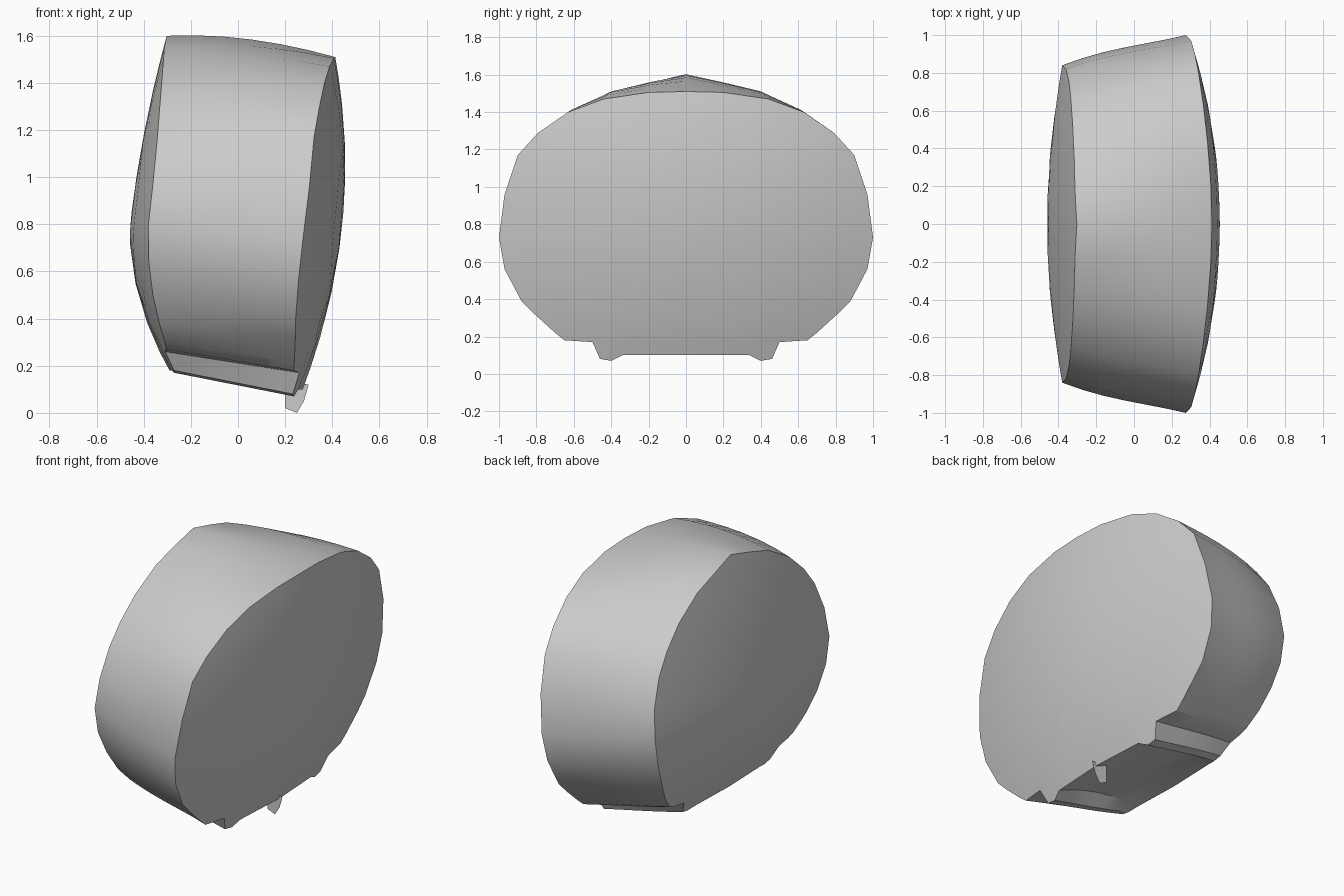
import bpy, bmesh, math

if "Cube" in bpy.data.objects:
    bpy.data.objects.remove(bpy.data.objects["Cube"], do_unlink=True)

grey = bpy.data.materials.new("plain grey")
grey.use_nodes = True
colour = (0.6, 0.6, 0.6, 1)
grey.diffuse_color = colour
grey.node_tree.nodes["Principled BSDF"].inputs["Base Color"].default_value = colour

# Half outlines (y, z) of the two rims, from the crown down to the underside
wide_rim = [(0, 1.51), (.2, 1.505), (.44, 1.47), (.63, 1.4), (.79, 1.29), (.9, 1.17),
            (.97, .96), (1, .73), (.97, .56), (.88, .39), (.81, .32), (.7, .22),
            (.65, .18), (.5, .17), (.46, .08), (.4, .07), (.34, .1), (0, .1)]
narrow_rim = [(0, 1.6), (.18, 1.55), (.34, 1.5), (.53, 1.39), (.66, 1.27), (.75, 1.15),
              (.82, .98), (.84, .8), (.81, .64), (.75, .5), (.68, .38), (.6, .29),
              (.55, .27), (.46, .26), (.42, .18), (.37, .17), (.3, .18), (0, .18)]


def full(half):
    """Mirror a half outline into a closed loop."""
    return half + [(-y, z) for y, z in half[-2:0:-1]]


def left_cap(y, z):
    return .455 - .16 * y * y - .2 * (z - 1.05) ** 2


def right_cap(y, z):
    d = z - .78
    rise = .11 * d + .1 * d * d if d > 0 else .47 * d * d
    return -.46 + .11 * y * y + rise


def cap_ring(outline, surface, s, middle=.85):
    """Outline shrunk about the middle and laid on the domed cap."""
    ring = [(y * s, middle + (z - middle) * s) for y, z in outline]
    return [(surface(y, z), y, z) for y, z in ring]


def band_ring(t):
    """Ring across the tread: swollen above, hollowed between the lower ridges."""
    bend = 4 * t * (1 - t)
    ring = []
    for (ya, za), (yb, zb) in zip(full(narrow_rim), full(wide_rim)):
        xa, xb = right_cap(ya, za), left_cap(yb, zb)
        y, z = ya + (yb - ya) * t, za + (zb - za) * t
        if z > .85:
            z += (z - .85) * .042 * bend
        if z < .45 and abs(y) < .36:
            z += .04 * bend
        ring.append((xa + (xb - xa) * t, y * (1 + .03 * bend * (1 - t)), z))
    return ring


def finish(bm, name, angle):
    bmesh.ops.recalc_face_normals(bm, faces=bm.faces)
    mesh = bpy.data.meshes.new(name)
    bm.to_mesh(mesh)
    bm.free()
    mesh.materials.append(grey)
    obj = bpy.data.objects.new(name, mesh)
    bpy.context.collection.objects.link(obj)
    bpy.ops.object.select_all(action='DESELECT')
    obj.select_set(True)
    bpy.context.view_layer.objects.active = obj
    bpy.ops.object.shade_smooth_by_angle(angle=math.radians(angle))


# Body: domed cap, swollen band, domed cap, lofted as one skin
scales = (.2, .45, .7, .88)
rings = [cap_ring(full(narrow_rim), right_cap, s) for s in scales]
rings += [band_ring(i / 6) for i in range(7)]
rings += [cap_ring(full(wide_rim), left_cap, s) for s in reversed(scales)]

bm = bmesh.new()
loops = [[bm.verts.new(p) for p in ring] for ring in rings]
count = len(loops[0])
for a, b in zip(loops, loops[1:]):
    for i in range(count):
        j = (i + 1) % count
        bm.faces.new((a[i], a[j], b[j], b[i]))
for loop, surface in ((loops[0], right_cap), (loops[-1], left_cap)):
    hub = bm.verts.new((surface(0, .85), 0, .85))
    for i in range(count):
        bm.faces.new((loop[i], loop[(i + 1) % count], hub))
finish(bm, "drum_body", 30)

# Thin tab hanging under the wide rim
bm = bmesh.new()
tab = [(.2, .14), (.2, .02), (.25, 0), (.28, .05), (.3, .12)]
sides = [[bm.verts.new((x, y, z)) for x, z in tab] for y in (-.001, .001)]
for side in sides:
    bm.faces.new(side)
for i in range(len(tab)):
    j = (i + 1) % len(tab)
    bm.faces.new((sides[0][i], sides[0][j], sides[1][j], sides[1][i]))
finish(bm, "bottom_tab", 30)
